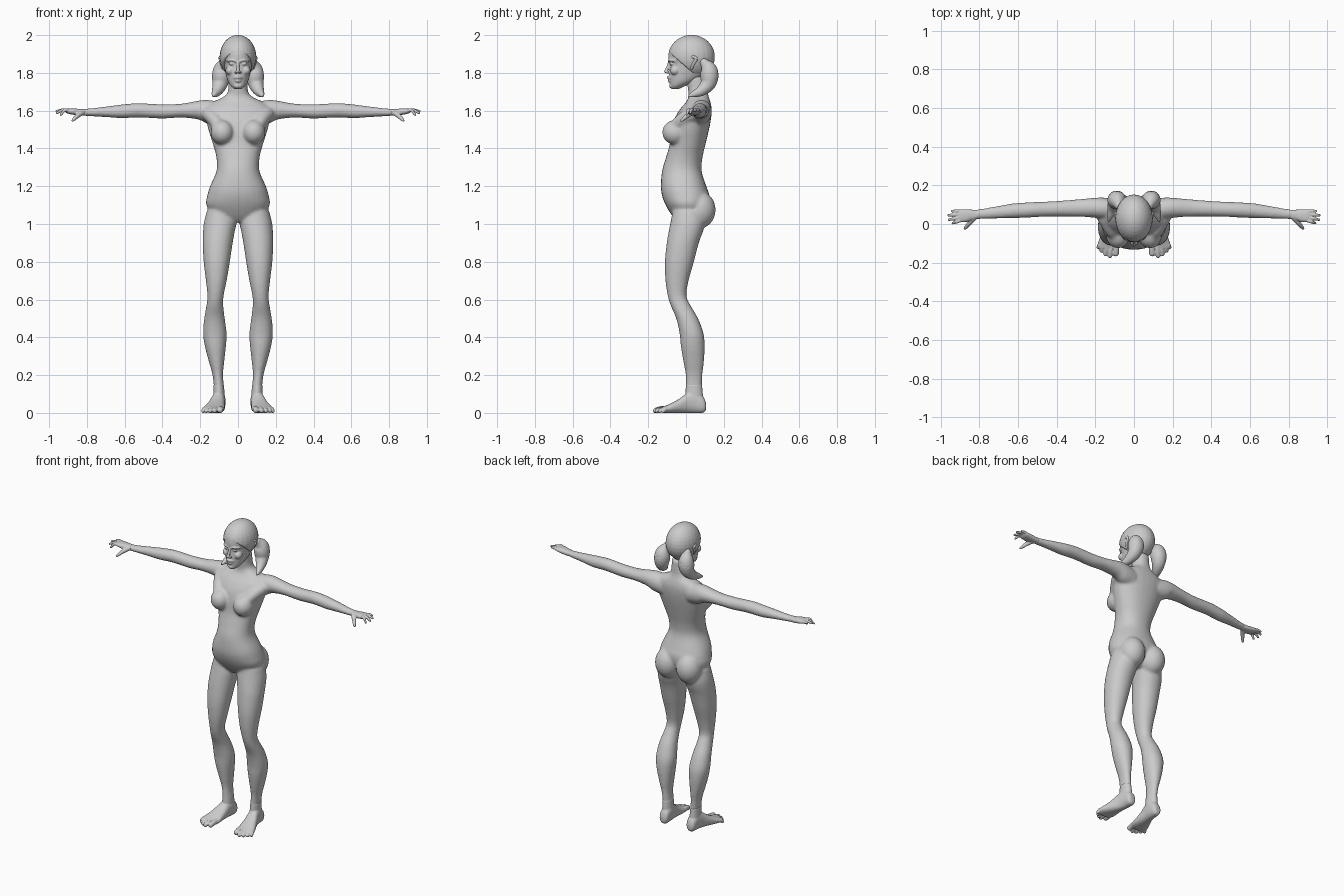
import bpy, bmesh, math
from mathutils import Vector, Matrix

SEG = 28


def spline(rows, steps=4):
    """Catmull-Rom interpolation of rows of numbers."""
    out = []
    n = len(rows)
    for i in range(n - 1):
        a, b, c, d = rows[max(i - 1, 0)], rows[i], rows[i + 1], rows[min(i + 2, n - 1)]
        for s in range(steps):
            t = s / steps
            out.append([0.5 * (2 * q + (r - p) * t + (2 * p - 5 * q + 4 * r - w) * t * t
                               + (3 * q - p - 3 * r + w) * t ** 3) for p, q, r, w in zip(a, b, c, d)])
    out.append(list(rows[-1]))
    return out


def skin(bm, rings):
    """Bridge rings of points into a closed tube."""
    loops = [[bm.verts.new(p) for p in ring] for ring in rings]
    n = len(loops[0])
    faces = [bm.faces.new((u[i], u[(i + 1) % n], v[(i + 1) % n], v[i]))
             for u, v in zip(loops, loops[1:]) for i in range(n)]
    faces += [bm.faces.new(loops[0][::-1]), bm.faces.new(loops[-1])]
    bmesh.ops.recalc_face_normals(bm, faces=faces)


def loft(bm, axis, rows, power=2.0):
    """Rows are (position on axis, min a, max a, min b, max b)."""
    rings = []
    for t, a0, a1, b0, b1 in spline(rows):
        ring = []
        for i in range(SEG):
            c, s = math.cos(2 * math.pi * i / SEG), math.sin(2 * math.pi * i / SEG)
            e = 2 / power
            p = [(a0 + a1) / 2 + (a1 - a0) / 2 * math.copysign(abs(c) ** e, c),
                 (b0 + b1) / 2 + (b1 - b0) / 2 * math.copysign(abs(s) ** e, s)]
            p.insert("xyz".index(axis), t)
            ring.append(p)
        rings.append(ring)
    skin(bm, rings)


def ball(bm, center, radii):
    m = Matrix.Translation(center) @ Matrix.Diagonal((*radii, 1))
    return bmesh.ops.create_uvsphere(bm, u_segments=24, v_segments=16, radius=1, matrix=m)["verts"]


def tube(bm, rows):
    """Rounded tube through (x, y, z, radius) rows."""
    pts = spline(rows)
    rings = []
    for i, p in enumerate(pts):
        d = Vector(pts[min(i + 1, len(pts) - 1)][:3]) - Vector(pts[max(i - 1, 0)][:3])
        q = d.to_track_quat('Z', 'Y')
        rings.append([Vector(p[:3]) + q @ Vector((math.cos(a), math.sin(a), 0)) * p[3]
                      for a in (2 * math.pi * k / 16 for k in range(16))])
    skin(bm, rings)
    for p in (rows[0], rows[-1]):
        ball(bm, p[:3], (p[3],) * 3)


def mirror(bm):
    """Copy everything so far to the other side of x = 0."""
    new = bmesh.ops.duplicate(bm, geom=bm.verts[:] + bm.edges[:] + bm.faces[:])["geom"]
    bmesh.ops.scale(bm, vec=(-1, 1, 1), verts=[g for g in new if isinstance(g, bmesh.types.BMVert)])
    bmesh.ops.reverse_faces(bm, faces=[g for g in new if isinstance(g, bmesh.types.BMFace)])


def finish(bm, name, voxel, smooth):
    """Fuse the overlapping shapes into one smooth skin."""
    me = bpy.data.meshes.new(name)
    bm.to_mesh(me)
    bm.free()
    ob = bpy.data.objects.new(name, me)
    bpy.context.collection.objects.link(ob)
    r = ob.modifiers.new("fuse", 'REMESH')
    r.mode, r.voxel_size, r.use_smooth_shade = 'VOXEL', voxel, True
    s = ob.modifiers.new("soften", 'SMOOTH')
    s.factor, s.iterations = 0.5, smooth


# body: legs, arms, breasts and buttocks mirrored, then the torso
bm = bmesh.new()
loft(bm, "z", [
    (0.06, .072, .132, -.005, .09), (0.12, .073, .127, -.002, .085), (0.20, .079, .135, -.002, .087),
    (0.27, .073, .154, -.014, .095), (0.35, .064, .175, -.027, .099), (0.42, .060, .185, -.034, .093),
    (0.50, .070, .179, -.052, .064), (0.57, .078, .167, -.082, .024), (0.62, .076, .162, -.097, .002),
    (0.70, .060, .170, -.109, .014), (0.80, .043, .182, -.112, .042), (0.90, .028, .187, -.102, .068),
    (0.96, .017, .185, -.092, .09), (1.01, .008, .18, -.082, .10), (1.07, .02, .165, -.07, .09)], 2.1)
loft(bm, "x", [
    (.09, .02, .13, 1.52, 1.645), (.16, .025, .137, 1.53, 1.657), (.21, .033, .135, 1.553, 1.653),
    (.30, .038, .127, 1.563, 1.637), (.40, .038, .119, 1.558, 1.634), (.50, .036, .114, 1.563, 1.639),
    (.55, .033, .112, 1.563, 1.639), (.62, .030, .107, 1.560, 1.632), (.70, .028, .094, 1.566, 1.622),
    (.78, .026, .080, 1.570, 1.612), (.84, .023, .072, 1.575, 1.609)])
ball(bm, (.083, -.056, 1.485), (.062, .070, .066))
tube(bm, [(.075, -.085, 1.475, .035), (.12, -.03, 1.545, .035), (.15, .03, 1.58, .04)])
ball(bm, (.078, .073, 1.075), (.080, .084, .098))
mirror(bm)
loft(bm, "z", [
    (1.01, -.06, .06, -.045, .06), (1.045, -.13, .13, -.075, .09), (1.10, -.168, .168, -.108, .12),
    (1.15, -.163, .163, -.127, .125), (1.20, -.148, .148, -.133, .108), (1.28, -.114, .114, -.127, .083),
    (1.35, -.114, .114, -.107, .087), (1.42, -.132, .132, -.087, .103), (1.50, -.157, .157, -.077, .122),
    (1.56, -.170, .170, -.060, .133), (1.61, -.175, .175, -.030, .136), (1.645, -.135, .135, 0, .13),
    (1.67, -.082, .082, .012, .122), (1.70, -.054, .054, .012, .115), (1.78, -.05, .05, .0, .11)], 2.2)
finish(bm, "body", .007, 12)

# hands: palm, four fingers and thumb
bm = bmesh.new()
loft(bm, "x", [(.81, .026, .073, 1.574, 1.608), (.84, .020, .074, 1.575, 1.609), (.87, .010, .076, 1.578, 1.612),
               (.90, .010, .076, 1.584, 1.612), (.912, .018, .070, 1.590, 1.608)], 2.4)
for y0, x1, y1, z1 in ((.019, .938, .004, 1.578), (.035, .958, .022, 1.588),
                       (.051, .960, .045, 1.598), (.066, .940, .067, 1.602)):
    tube(bm, [(.895, y0, 1.598, .0095), ((.895 + x1) / 2, (y0 + y1) / 2, 1.603, .0088), (x1, y1, z1, .0065)])
tube(bm, [(.83, .030, 1.588, .015), (.85, .006, 1.573, .0125), (.865, -.012, 1.558, .010), (.875, -.023, 1.548, .007)])
mirror(bm)
finish(bm, "hands", .0035, 2)

# feet: heel to ball, then five toes
bm = bmesh.new()
loft(bm, "y", [(.106, .083, .117, .018, .05), (.092, .070, .128, .001, .085), (.05, .066, .134, -.001, .118),
               (.01, .069, .143, -.001, .108), (-.04, .070, .163, -.001, .072), (-.09, .070, .184, -.001, .046),
               (-.125, .078, .188, 0, .032)], 2.3)
loft(bm, "z", [(.04, .070, .132, 0, .095), (.09, .070, .131, -.004, .09), (.15, .075, .13, 0, .085)])
for x0, x1, y1, r in ((.090, .094, -.152, .016), (.117, .124, -.164, .0125), (.138, .148, -.155, .0115),
                      (.158, .168, -.138, .011), (.175, .184, -.120, .0105)):
    tube(bm, [(x0, -.095, .022, r), ((x0 + x1) / 2, (y1 - .1) / 2, .021, r), (x1, y1, r - .001, r)])
mirror(bm)
finish(bm, "feet", .004, 3)

# head: eyes, lids, cheeks, nostrils and ears mirrored, then skull, nose, lips and chin
bm = bmesh.new()
ball(bm, (.031, -.073, 1.848), (.016, .014, .009))
tube(bm, [(.012, -.090, 1.862, .006), (.035, -.085, 1.868, .006), (.056, -.066, 1.862, .005)])
ball(bm, (.042, -.058, 1.812), (.024, .026, .024))
ball(bm, (.011, -.098, 1.803), (.008, .010, .007))
tube(bm, [(.080, .030, 1.825, .008), (.088, .040, 1.85, .009), (.095, .055, 1.875, .009),
          (.093, .035, 1.885, .008), (.086, .022, 1.87, .007)])
mirror(bm)
loft(bm, "z", [
    (1.714, -.018, .018, -.074, -.04), (1.73, -.037, .037, -.083, -.005), (1.755, -.053, .053, -.086, .05),
    (1.79, -.064, .064, -.089, .10), (1.83, -.073, .073, -.086, .13), (1.85, -.076, .076, -.086, .135),
    (1.875, -.080, .080, -.094, .138), (1.92, -.082, .082, -.088, .135), (1.96, -.068, .068, -.06, .11),
    (1.985, -.03, .03, -.02, .07)], 2.1)
tube(bm, [(0, -.088, 1.856, .008), (0, -.097, 1.83, .008), (0, -.107, 1.808, .0095)])
tube(bm, [(-.024, -.080, 1.773, .004), (0, -.094, 1.777, .008), (.024, -.080, 1.773, .004)])
tube(bm, [(-.020, -.078, 1.762, .004), (0, -.089, 1.757, .008), (.020, -.078, 1.762, .004)])
ball(bm, (0, -.074, 1.731), (.022, .015, .014))
finish(bm, "head", .004, 3)

# hair cap: an egg cut along the hairline from forehead to nape
bm = bmesh.new()
ball(bm, (0, .029, 1.885), (.097, .124, .116))
cut = bmesh.ops.bisect_plane(bm, geom=bm.verts[:] + bm.edges[:] + bm.faces[:], plane_co=(0, -.1, 1.918),
                             plane_no=(0, .13, .15), clear_inner=True)
bmesh.ops.contextual_create(bm, geom=[e for e in cut["geom_cut"] if isinstance(e, bmesh.types.BMEdge)])
finish(bm, "hair_cap", .005, 2)

# pigtails: a full bunch behind each ear whose end curls forward
bm = bmesh.new()
tube(bm, [(.078, .095, 1.855, .022), (.086, .118, 1.825, .042), (.089, .124, 1.785, .050), (.096, .115, 1.74, .041),
          (.110, .080, 1.705, .029), (.123, .043, 1.688, .018), (.130, .015, 1.677, .007)])
mirror(bm)
finish(bm, "pigtails", .005, 3)
